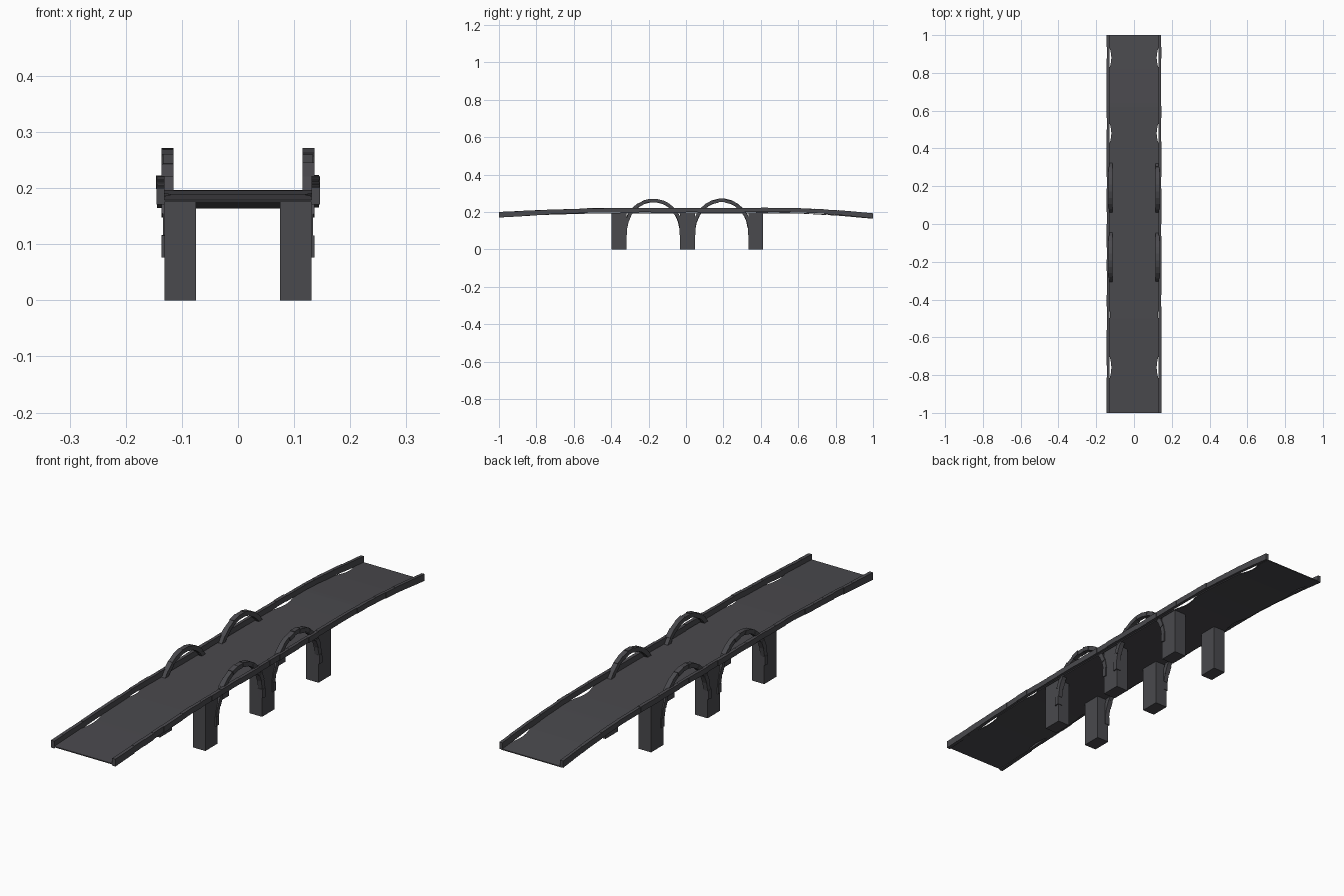
import bpy, bmesh, math, random
from mathutils import Vector

if "Cube" in bpy.data.objects:
    bpy.data.objects.remove(bpy.data.objects["Cube"])

random.seed(4)
stone = bpy.data.materials.new("dark_grey_stone")
stone.diffuse_color = (0.068, 0.067, 0.075, 1)
stone.use_nodes = True
stone.node_tree.nodes["Principled BSDF"].inputs["Base Color"].default_value = stone.diffuse_color


def finish(name, bm):
    bmesh.ops.recalc_face_normals(bm, faces=bm.faces)
    me = bpy.data.meshes.new(name)
    bm.to_mesh(me)
    bm.free()
    me.materials.append(stone)
    ob = bpy.data.objects.new(name, me)
    bpy.context.collection.objects.link(ob)
    return ob


def prism(bm, quad, x0, x1):
    """Extrude a four-point (y, z) outline from x0 to x1."""
    a = [bm.verts.new((x0, y, z)) for y, z in quad]
    b = [bm.verts.new((x1, y, z)) for y, z in quad]
    bm.faces.new(a)
    bm.faces.new(b[::-1])
    for i in range(4):
        j = (i + 1) % 4
        bm.faces.new((a[i], b[i], b[j], a[j]))


def lerp(points, y):
    for (y0, z0), (y1, z1) in zip(points, points[1:]):
        if y <= y1:
            return z0 + (z1 - z0) * (y - y0) / (y1 - y0)
    return points[-1][1]


# heights along the bridge: road surface, kerb underside, kerb top
ROAD = [(-1, .179), (-.75, .189), (-.5, .196), (.5, .197), (.63, .195), (.82, .184), (1, .168)]
LOW = [(-1, .170), (-.75, .185), (-.5, .197), (.5, .198), (.63, .197), (.82, .183), (1, .164)]
TOP = [(-1, .200), (-.75, .210), (-.5, .220), (.5, .221), (.63, .219), (.82, .208), (1, .192)]
# worn notches in the road edge: centre y, half length, depth
NOTCHES = [(.88, .07, .015), (.48, .07, .015), (-.48, .04, .009), (-.76, .08, .015)]


def road_edge(y):
    x = .135
    for c, half, depth in NOTCHES:
        if abs(y - c) < half:
            x -= depth * math.cos((y - c) / half * math.pi / 2)
    return x


# thin road deck with worn edges
bm = bmesh.new()
rows = []
for i in range(101):
    y = -1 + i * .02
    z, w = lerp(ROAD, y), road_edge(y)
    rows.append([bm.verts.new(p) for p in ((-w, y, z), (w, y, z), (w, y, z - .004), (-w, y, z - .004))])
for a, b in zip(rows, rows[1:]):
    for i in range(4):
        j = (i + 1) % 4
        bm.faces.new((a[i], a[j], b[j], b[i]))
bm.faces.new(rows[0])
bm.faces.new(rows[-1][::-1])
finish("road_deck", bm)

for side, label in ((-1, "left"), (1, "right")):
    # kerb of uneven stone blocks
    bm = bmesh.new()
    n = 32
    for i in range(n):
        y0, y1 = -1 + 2 * i / n, -1 + 2 * (i + 1) / n
        d = random.uniform(0, .002)
        quad = [(y0, lerp(LOW, y0) + d), (y1, lerp(LOW, y1) + d),
                (y1, lerp(TOP, y1) + d), (y0, lerp(TOP, y0) + d)]
        prism(bm, quad, side * .131, side * (.146 - random.uniform(0, .003)))
    finish(label + "_kerb", bm)

    # square piers
    for name, y in (("front", -.358), ("middle", .008), ("back", .373)):
        bm = bmesh.new()
        prism(bm, [(y - .04, 0), (y + .04, 0), (y + .04, .195), (y - .04, .195)],
              side * .075, side * .131)
        finish(f"{label}_{name}_pier", bm)

    # arches of wedge stones
    for name, yc in (("front", -.175), ("back", .191)):
        bm = bmesh.new()
        n = 15
        for i in range(n):
            t0, t1 = (math.radians(-6 + 192 * k / n) for k in (i, i + 1))
            d = random.uniform(-.0015, .0015)
            quad = [(yc + (a + d) * math.cos(t), .095 + (b + d) * math.sin(t))
                    for a, b, t in ((.141, .158, t0), (.160, .176, t0), (.160, .176, t1), (.141, .158, t1))]
            prism(bm, quad, side * .115, side * (.136 - (i % 2) * .002))
        finish(f"{label}_{name}_arch", bm)
